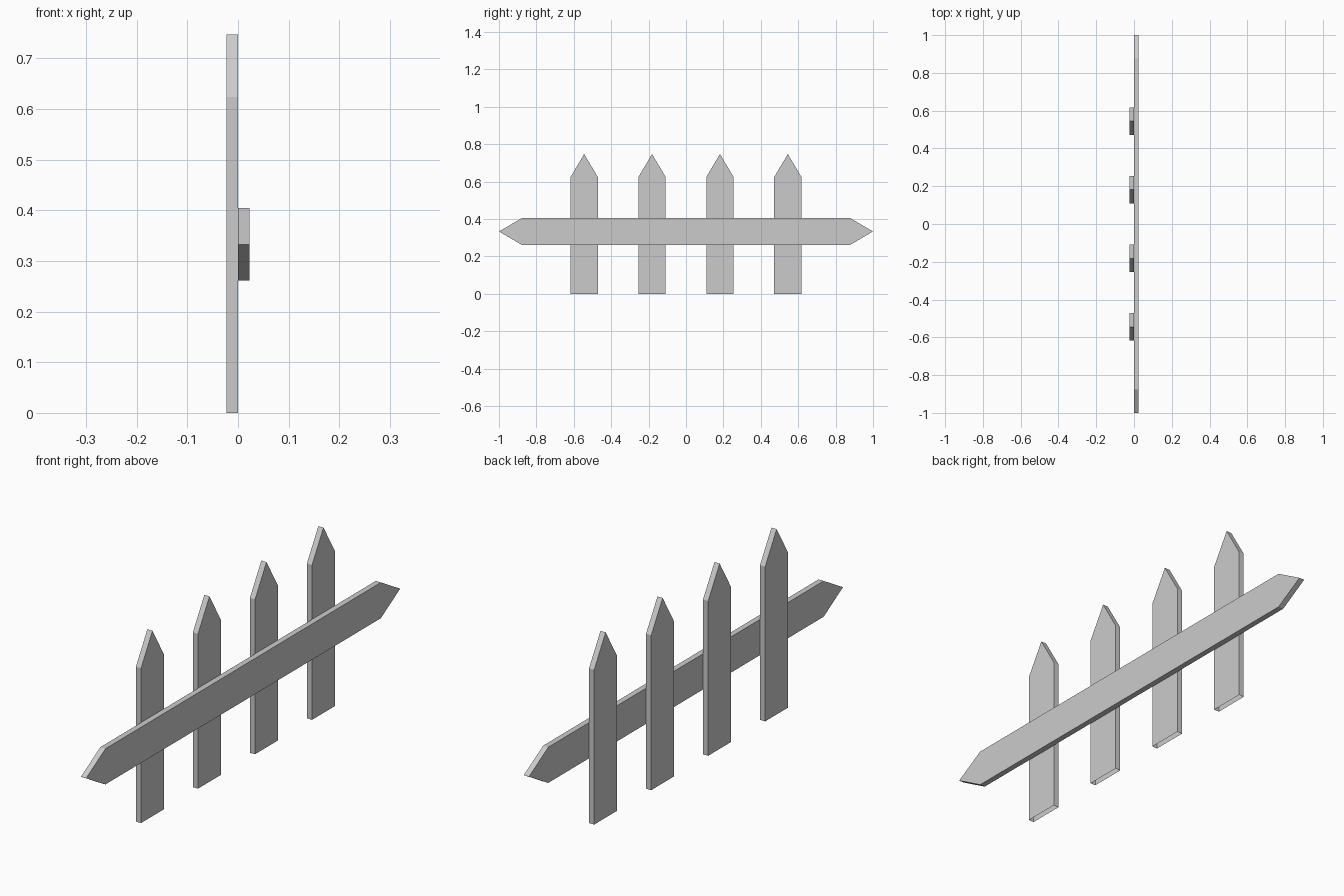
import bpy, bmesh

if "Cube" in bpy.data.objects:
    bpy.data.objects.remove(bpy.data.objects["Cube"])

THICK = 0.023


def plank(name, profile, x0, x1, open_base=False):
    """Extrude a (y, z) outline from x0 to x1; the first edge is the base."""
    bm = bmesh.new()
    back = [bm.verts.new((x0, y, z)) for y, z in profile]
    front = [bm.verts.new((x1, y, z)) for y, z in profile]
    bm.faces.new(back[::-1])
    bm.faces.new(front)
    n = len(profile)
    for i in range(1 if open_base else 0, n):
        j = (i + 1) % n
        bm.faces.new((back[i], back[j], front[j], front[i]))
    mesh = bpy.data.meshes.new(name)
    bm.to_mesh(mesh)
    bm.free()
    obj = bpy.data.objects.new(name, mesh)
    bpy.context.collection.objects.link(obj)
    return obj


# Upright pickets with pointed tops, open where they meet the ground
HALF = 0.073
picket = [(-HALF, 0), (HALF, 0), (HALF, 0.624), (0, 0.747), (-HALF, 0.624)]
for i in range(4):
    obj = plank(f"picket_{i + 1}", picket, -THICK, 0, open_base=True)
    obj.location.y = (i - 1.5) * 0.363

# Horizontal rail pointed at both ends, in front of the pickets
MID = 0.333
rail = [(-0.877, MID - 0.072), (0.877, MID - 0.072), (1, MID),
        (0.877, MID + 0.072), (-0.877, MID + 0.072), (-1, MID)]
plank("rail", rail, 0, THICK)
